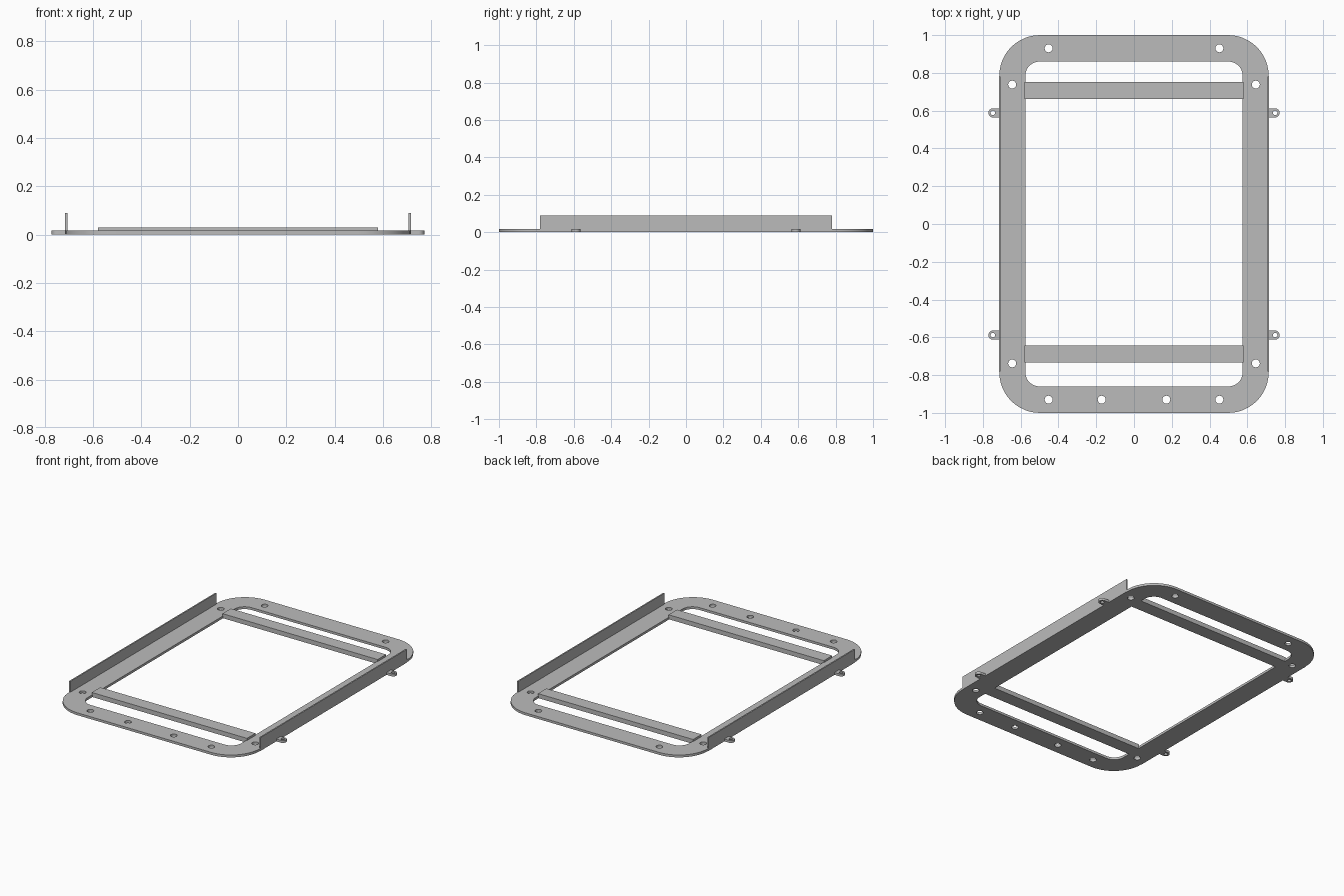
import bpy, bmesh
from math import sin, cos, pi

cube = bpy.data.objects.get("Cube")
if cube:
    bpy.data.objects.remove(cube, do_unlink=True)

# Single grey metal colour
GREY = (0.5, 0.5, 0.5, 1.0)
metal = bpy.data.materials.new("grey metal")
metal.use_nodes = True
metal.diffuse_color = GREY
metal.node_tree.nodes["Principled BSDF"].inputs["Base Color"].default_value = GREY

THICK = 0.016


def circle(x, y, r, n=32):
    return [(x + r * cos(2 * pi * i / n), y + r * sin(2 * pi * i / n)) for i in range(n)]


def rounded_rect(hx, hy, r, n=12):
    pts = []
    for k, (sx, sy) in enumerate([(1, 1), (-1, 1), (-1, -1), (1, -1)]):
        for i in range(n + 1):
            a = (k + i / n) * pi / 2
            pts.append((sx * (hx - r) + r * cos(a), sy * (hy - r) + r * sin(a)))
    return pts


def plate(name, loops, height):
    """Extruded flat plate; loops after the first are openings."""
    curve = bpy.data.curves.new(name + "_outline", "CURVE")
    curve.dimensions = "2D"
    curve.fill_mode = "BOTH"
    curve.extrude = height / 2
    for loop in loops:
        spline = curve.splines.new("POLY")
        spline.points.add(len(loop) - 1)
        for p, (x, y) in zip(spline.points, loop):
            p.co = (x, y, 0, 1)
        spline.use_cyclic_u = True
    temp = bpy.data.objects.new(name + "_temp", curve)
    bpy.context.collection.objects.link(temp)
    graph = bpy.context.evaluated_depsgraph_get()
    mesh = bpy.data.meshes.new_from_object(temp.evaluated_get(graph))
    bpy.data.objects.remove(temp, do_unlink=True)
    bpy.data.curves.remove(curve)
    bm = bmesh.new()
    bm.from_mesh(mesh)
    bmesh.ops.remove_doubles(bm, verts=bm.verts, dist=1e-5)
    bmesh.ops.translate(bm, verts=bm.verts, vec=(0, 0, height / 2))
    bmesh.ops.recalc_face_normals(bm, faces=bm.faces)
    return finish(name, bm, mesh)


def box(name, x0, x1, y0, y1, z0, z1):
    bm = bmesh.new()
    bmesh.ops.create_cube(bm, size=1)
    bmesh.ops.scale(bm, verts=bm.verts, vec=(x1 - x0, y1 - y0, z1 - z0))
    bmesh.ops.translate(bm, verts=bm.verts,
                        vec=((x0 + x1) / 2, (y0 + y1) / 2, (z0 + z1) / 2))
    return finish(name, bm, bpy.data.meshes.new(name))


def finish(name, bm, mesh):
    bm.to_mesh(mesh)
    bm.free()
    mesh.materials.clear()
    mesh.materials.append(metal)
    ob = bpy.data.objects.new(name, mesh)
    bpy.context.collection.objects.link(ob)
    return ob


# Base frame with rounded window and bolt holes
holes = [(s * 0.452, t * 0.93) for s in (-1, 1) for t in (-1, 1)]
holes += [(s * 0.645, t * 0.738) for s in (-1, 1) for t in (-1, 1)]
holes += [(s * 0.171, -0.93) for s in (-1, 1)]
plate("base_frame",
      [rounded_rect(0.713, 1.0, 0.215), rounded_rect(0.575, 0.86, 0.075)]
      + [circle(x, y, 0.021) for x, y in holes], THICK)

# Cross bars
box("rear_cross_bar", -0.58, 0.58, 0.662, 0.752, 0, 0.03)
box("front_cross_bar", -0.58, 0.58, -0.732, -0.642, 0, 0.03)

# Upright side flanges and drilled mounting tabs
for side, s in (("left", 1), ("right", -1)):
    x0, x1 = sorted((s * 0.706, s * 0.715))
    box(side + "_flange", x0, x1, -0.78, 0.78, 0, 0.09)
    for end, y in (("rear", 0.588), ("front", -0.588)):
        tip = [(s * (0.747 + 0.024 * cos(a)), y + 0.024 * sin(a))
               for a in (-pi / 2 + pi * i / 16 for i in range(17))]
        outline = [(s * 0.71, y - 0.024)] + tip + [(s * 0.71, y + 0.024)]
        plate(f"{side}_{end}_tab", [outline, circle(s * 0.747, y, 0.012, 20)], THICK)

# Smooth curved edges, keep corners sharp
for ob in bpy.context.collection.objects:
    ob.select_set(ob.type == "MESH")
    if ob.type == "MESH":
        bpy.context.view_layer.objects.active = ob
bpy.ops.object.shade_smooth_by_angle()
